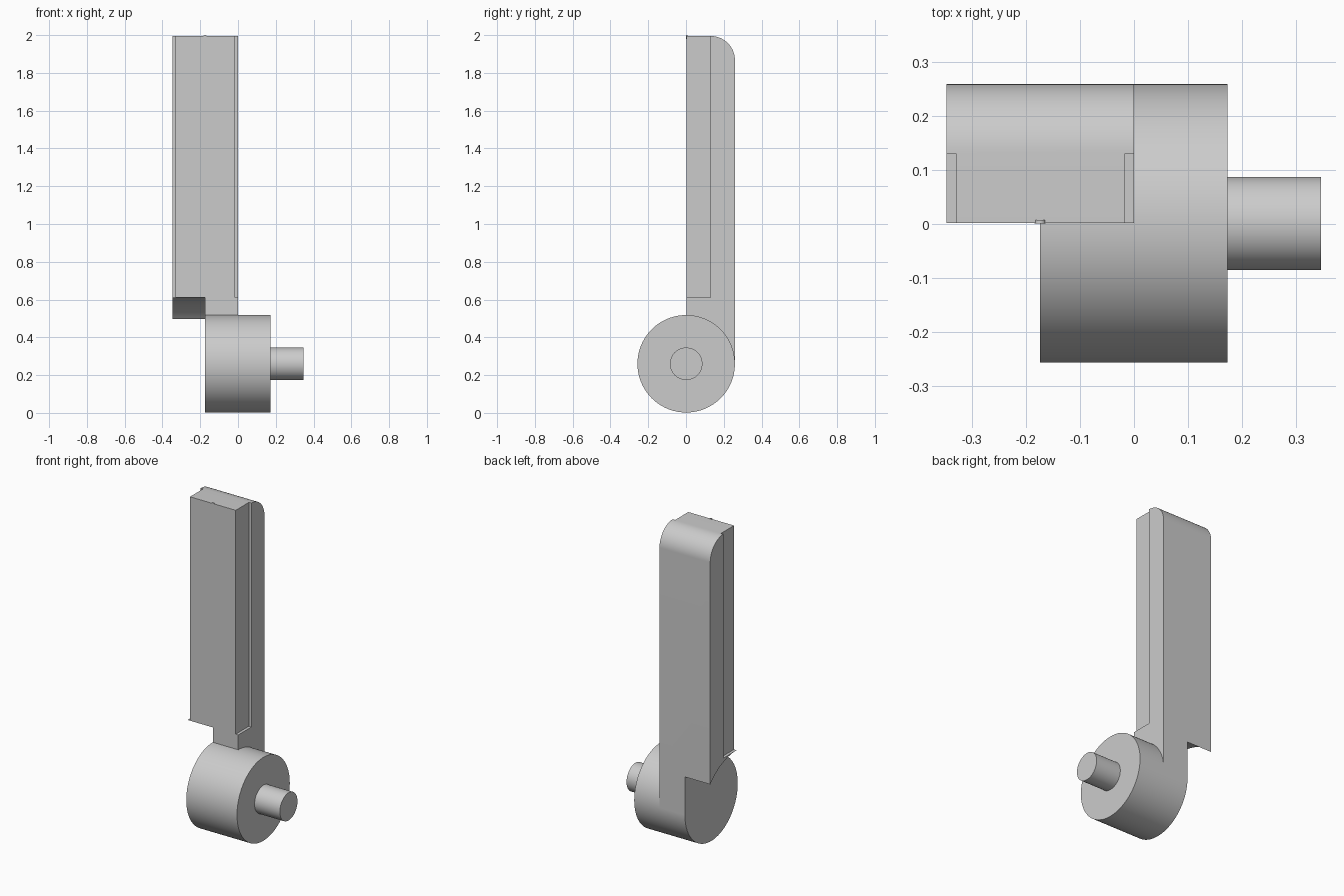
import bpy, bmesh, math
from mathutils import Matrix, Vector

if "Cube" in bpy.data.objects:
    bpy.data.objects.remove(bpy.data.objects["Cube"], do_unlink=True)

grey = bpy.data.materials.new("light grey")
grey.use_nodes = True
colour = (0.6, 0.6, 0.6, 1)
grey.diffuse_color = colour
grey.node_tree.nodes["Principled BSDF"].inputs["Base Color"].default_value = colour

DRUM_R = 0.258
AXIS_Z = 0.26
LEFT, MID = -0.347, -0.174   # outer side of the bar, inner side of the drum
FRONT, BACK, TOP = 0.002, 0.259, 1.995


def finish(name, bm):
    bmesh.ops.recalc_face_normals(bm, faces=bm.faces)
    mesh = bpy.data.meshes.new(name)
    bm.to_mesh(mesh)
    bm.free()
    mesh.materials.append(grey)
    obj = bpy.data.objects.new(name, mesh)
    bpy.context.collection.objects.link(obj)
    return obj


def extrude_x(name, profile, x0, x1):
    """Extrude a (y, z) outline from x0 to x1."""
    bm = bmesh.new()
    face = bm.faces.new([bm.verts.new((x0, y, z)) for y, z in profile])
    new = bmesh.ops.extrude_face_region(bm, geom=[face])["geom"]
    verts = [v for v in new if isinstance(v, bmesh.types.BMVert)]
    bmesh.ops.translate(bm, verts=verts, vec=Vector((x1 - x0, 0, 0)))
    return finish(name, bm)


def arc(cy, cz, r, start, end, n):
    angles = [math.radians(start + (end - start) * i / n) for i in range(n + 1)]
    return [(cy + r * math.cos(a), cz + r * math.sin(a)) for a in angles]


def disc(name, r, x0, x1, n=96):
    return extrude_x(name, arc(0.001, AXIS_Z, r, 0, 360, n)[:-1], x0, x1)


def box_outline(y0, y1, z0, z1):
    return [(y0, z0), (y1, z0), (y1, z1), (y0, z1)]


def cut(target, cutter):
    cutter.hide_render = True
    mod = target.modifiers.new("cut", 'BOOLEAN')
    mod.operation = 'DIFFERENCE'
    mod.solver = 'EXACT'
    mod.object = cutter
    bpy.context.view_layer.objects.active = target
    bpy.ops.object.modifier_apply(modifier=mod.name)
    bpy.data.objects.remove(cutter, do_unlink=True)


def smooth(obj):
    bpy.ops.object.select_all(action='DESELECT')
    obj.select_set(True)
    bpy.context.view_layer.objects.active = obj
    bpy.ops.object.shade_smooth_by_angle(angle=math.radians(30))


# Upright bar with a rounded top back edge
outline = [(FRONT, AXIS_Z), (BACK, AXIS_Z)]
outline += arc(0.131, TOP - 0.128, 0.128, 0, 90, 24) + [(FRONT, TOP)]
bar = extrude_x("upright_bar", outline, LEFT, 0)

# Long steps along both front edges
for x0, x1 in ((-0.5, -0.33), (-0.017, 0.2)):
    cut(bar, extrude_x("step_cutter", box_outline(-0.1, 0.131, 0.61, 2.2), x0, x1))

# Curved clearance under the overhanging half
cut(bar, disc("clearance_cutter", 0.35, -0.5, MID, 128))

# Drum and side pin
drum = disc("hinge_drum", DRUM_R, MID, 0.173)
pin = disc("hinge_pin", 0.086, 0.17, 0.346, 64)

# Tiny nub on the top front edge
bm = bmesh.new()
place = Matrix.Translation((MID, 0.004, 1.99)) @ Matrix.Rotation(math.pi / 2, 4, 'X')
bmesh.ops.create_cone(bm, cap_ends=True, segments=24, radius1=0.01, radius2=0.01,
                      depth=0.006, matrix=place)
nub = finish("top_nub", bm)

for part in (bar, drum, pin, nub):
    smooth(part)
